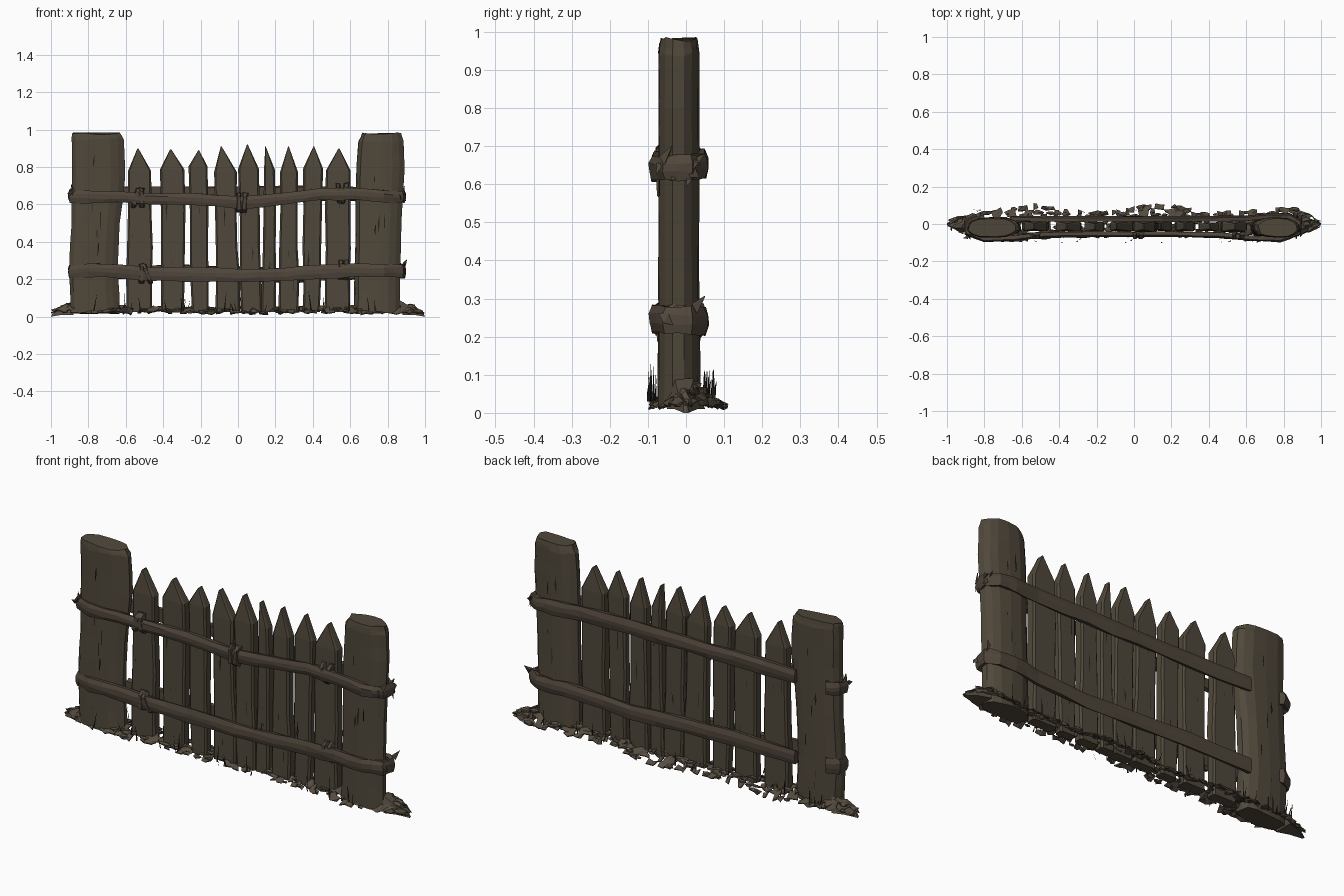
import bpy, bmesh, math, random
from mathutils import Vector

if "Cube" in bpy.data.objects:
    bpy.data.objects.remove(bpy.data.objects["Cube"])

random.seed(11)
R = random.uniform


def material(name, rgb):
    m = bpy.data.materials.new(name)
    m.diffuse_color = (*rgb, 1)
    m.use_nodes = True
    m.node_tree.nodes["Principled BSDF"].inputs["Base Color"].default_value = m.diffuse_color
    return m


WOOD = material("weathered wood", (0.080, 0.064, 0.043))
RAIL = material("rail wood", (0.080, 0.061, 0.044))
SOIL = material("dry soil", (0.092, 0.072, 0.051))
DARK = material("dark crack", (0.022, 0.018, 0.013))


def finish(bm, name, mat):
    bmesh.ops.recalc_face_normals(bm, faces=bm.faces[:])
    me = bpy.data.meshes.new(name)
    bm.to_mesh(me)
    bm.free()
    me.materials.append(mat)
    ob = bpy.data.objects.new(name, me)
    bpy.context.collection.objects.link(ob)
    return ob


def add_loft(bm, rings):
    vs = [[bm.verts.new(p) for p in r] for r in rings]
    n = len(vs[0])
    for a, b in zip(vs, vs[1:]):
        for i in range(n):
            j = (i + 1) % n
            bm.faces.new((a[i], a[j], b[j], b[i]))
    bm.faces.new(vs[0][::-1])
    bm.faces.new(vs[-1])


def lerp_rows(rows, k):
    out = []
    for a, b in zip(rows, rows[1:]):
        out += [tuple(p + (q - p) * i / k for p, q in zip(a, b)) for i in range(k)]
    return out + [rows[-1]]


# posts: flattened logs with hewn sides; rows are (z, left x, right x, half depth)
def post(name, rows):
    n = 14
    hew = [R(0.93, 1.03) for _ in range(n)]
    rings = []
    for z, xl, xr, d in lerp_rows(rows, 2):
        ring = []
        for i in range(n):
            a = 2 * math.pi * (i + 0.5) / n
            c, s = math.cos(a), math.sin(a)
            k = hew[i] * R(0.98, 1.02)
            ring.append(((xl + xr) / 2 + (xr - xl) / 2 * math.copysign(abs(c) ** 0.85, c) * k,
                         -0.02 + d * math.copysign(abs(s) ** 0.85, s) * k,
                         z + R(-0.006, 0.006)))
        rings.append(ring)
    bm = bmesh.new()
    add_loft(bm, rings)
    finish(bm, name, WOOD)


post("left_post", [(.02, -.90, -.63, .058), (.25, -.91, -.64, .056), (.5, -.895, -.63, .055),
                   (.75, -.895, -.60, .055), (.95, -.895, -.61, .056), (.98, -.89, -.63, .050)])
post("right_post", [(.02, .62, .87, .058), (.25, .625, .87, .056), (.5, .63, .875, .055),
                    (.8, .632, .892, .055), (.94, .645, .888, .056), (.98, .665, .875, .050)])

# pickets: left/right x at bottom, left/right x at shoulder, tip x, tip z
PICKETS = [(-.595, -.455, -.59, -.46, -.535, .90), (-.41, -.285, -.42, -.285, -.36, .895),
           (-.25, -.155, -.265, -.16, -.21, .89), (-.115, .01, -.13, -.01, -.09, .91),
           (.015, .125, .0, .11, .05, .92), (.12, .20, .14, .20, .147, .91),
           (.22, .325, .225, .32, .27, .91), (.35, .44, .345, .455, .405, .91),
           (.465, .60, .465, .60, .54, .90)]
for k, (bl, br, tl, tr, tx, tz) in enumerate(PICKETS):
    rings = []
    y0, y1 = -0.04 + R(-.003, .003), 0.012 + R(-.003, .003)
    for t in (0, .25, .45, .7, 1):
        z = 0.025 + t * (0.765 + R(-.02, .02))
        l = bl + (tl - bl) * t + R(-.005, .005)
        r = br + (tr - br) * t + R(-.005, .005)
        c = 0.009
        rings.append([(l, y0 + c, z), (l + c, y0, z), (r - c, y0, z), (r, y0 + c, z),
                      (r, y1 - c, z), (r - c, y1, z), (l + c, y1, z), (l, y1 - c, z)])
    top = rings[-1]
    rings.append([(tx + (p[0] - (tl + tr) / 2) * .04, -.014 + (p[1] + .014) * .6, tz) for p in top])
    bm = bmesh.new()
    add_loft(bm, rings)
    finish(bm, f"picket_{k + 1}", WOOD)

# rails: one bent board per level, wrapping both posts and returning along the back
PATH = [(-.84, .042), (-.895, .01), (-.895, -.045), (-.80, -.083), (-.64, -.075), (-.5, -.06),
        (-.25, -.055), (.02, -.055), (.25, -.055), (.45, -.06), (.62, -.075), (.78, -.083),
        (.875, -.05), (.885, .01), (.83, .043), (.74, .045), (.6, .03), (.3, .027),
        (0, .027), (-.3, .027), (-.66, .03)]
UPPER = [.655, .65, .645, .64, .64, .63, .63, .61, .63, .655, .66, .645,
         .64, .645, .65, .655, .66, .66, .66, .66, .66]
LOWER = [.25, .245, .24, .25, .245, .23, .225, .22, .225, .24, .25, .245,
         .245, .245, .24, .24, .235, .22, .23, .24, .235]


def rail(name, zs, front_h, back_h):
    pts = lerp_rows([(x, y, z, back_h if i > 14 else front_h)
                     for i, ((x, y), z) in enumerate(zip(PATH, zs))], 2)
    rings = []
    for i, (x, y, z, h) in enumerate(pts):
        a, b = pts[max(i - 1, 0)], pts[min(i + 1, len(pts) - 1)]
        t = Vector((b[0] - a[0], b[1] - a[1], 0)).normalized()
        nrm = Vector((t.y, -t.x, 0))
        ring = []
        for u, w in ((-1, -.8), (.5, -1), (1, -.3), (1, .35), (.4, 1), (-1, .85)):
            p = Vector((x, y, z)) + nrm * (0.014 * u + R(-.002, .002))
            p.z += h * w + R(-.005, .005)
            ring.append(p)
        rings.append(ring)
    bm = bmesh.new()
    add_loft(bm, rings)
    finish(bm, name, RAIL)


rail("upper_rail", UPPER, .032, .038)
rail("lower_rail", LOWER, .037, .038)


# bindings: crooked straps tying the rails to the pickets
def strap(name, x, z, h):
    bm = bmesh.new()
    for k in range(2):
        dx, lean = (k - .5) * .03, R(-.02, .02)
        rings = []
        for zz, d in ((-h, .012), (-h * .7, .03), (h * .6, .034), (h, .012)):
            cx = x + dx + lean * zz / h
            w = R(.011, .018)
            y = -.046
            rings.append([(cx - w, y, z + zz), (cx - w * .6, y - d, z + zz + R(-.006, .006)),
                          (cx + w * .6, y - d, z + zz + R(-.006, .006)), (cx + w, y, z + zz)])
        add_loft(bm, rings)
    finish(bm, name, RAIL)


for k, (x, z) in enumerate([(-.53, .635), (.02, .61), (.555, .66), (-.5, .23), (.565, .25)]):
    strap(f"binding_{k + 1}", x, z, .052)

# splinters: ragged spikes where the rails bend round the posts
bm = bmesh.new()
for sx in (-1, 1):
    for zc in (.645, .245):
        for _ in range(9):
            p = Vector((sx * R(.855, .89), R(-.07, .035), zc + R(-.03, .03)))
            q = p + Vector((sx * R(.0, .025), R(-.025, .025), R(-.045, .045)))
            s = R(.008, .014)
            add_loft(bm, [[p + Vector((0, s, s)), p + Vector((0, -s, s)), p + Vector((sx * s, 0, -s))],
                          [q + Vector((0, .001, .001)), q + Vector((0, -.001, .001)), q + Vector((.001, 0, -.001))]])
finish(bm, "rail_splinters", RAIL)

# cracks: thin dark slivers on the front and back of pickets and posts
bm = bmesh.new()


def crack(x, y, z, h):
    w, dx = .0025, R(-.006, .006)
    bm.faces.new([bm.verts.new(p) for p in
                  ((x, y, z - h), (x + w + dx, y, z), (x + dx, y, z + h), (x - w, y, z))])


for bl, br, tl, tr, tx, tz in PICKETS:
    for y in (-.0445, .0165):
        for _ in range(2):
            crack(R(max(bl, tl) + .02, min(br, tr) - .02), y, R(.12, .7), R(.03, .07))
for x0 in (-.76, .75):
    for y in (-.0785, .0385):
        for _ in range(6):
            crack(x0 + R(-.04, .04), y, R(.12, .9), R(.03, .06))
finish(bm, "cracks", DARK)


# soil: broken crust around the base, a jittered sheet with faces missing
def ground(x, v):
    e = max(0, 1 - abs(x) ** 6) ** .5
    front = -(.07 + .03 * math.exp(-((abs(x) - .7) / .18) ** 2)) * e
    back = (.085 + .02 * math.cos(x * 9 + 5)) * e
    y = front + (back - front) * v
    hump = .03 + .045 * math.exp(-((abs(x) - .88) / .08) ** 2)
    return Vector((x, y, .02 + hump * math.sin(math.pi * v) * e))


bm = bmesh.new()
NX, NV = 84, 8
grid = [[bm.verts.new(ground(-.99 + 1.98 * i / NX, j / NV) +
                      Vector((R(-.009, .009), R(-.007, .007), R(-.008, .01))))
         for j in range(NV + 1)] for i in range(NX + 1)]
for i in range(NX):
    for j in range(NV):
        at_end = abs(i / NX - .5) > .42
        if R(0, 1) < (.15 if at_end else .5):
            continue
        a, b, c, d = grid[i][j], grid[i + 1][j], grid[i + 1][j + 1], grid[i][j + 1]
        bm.faces.new((a, b, c))
        bm.faces.new((a, c, d))
bmesh.ops.delete(bm, geom=[v for v in bm.verts if not v.link_faces], context='VERTS')
crust = finish(bm, "soil_crust", SOIL)
sol = crust.modifiers.new("thickness", 'SOLIDIFY')
sol.thickness = .006

# clods: small flattened lumps strewn through the crust
bm = bmesh.new()
for k in range(110):
    x = R(-.95, .95)
    p = ground(x, random.choice((R(.05, .35), R(.55, .98))))
    s = R(.012, .026)
    lump = bmesh.ops.create_icosphere(bm, subdivisions=1, radius=1)["verts"]
    for v in lump:
        v.co = p + Vector((v.co.x * s * 1.3, v.co.y * s * .7, v.co.z * s * .5)) * R(.7, 1.2)
        v.co.z = max(v.co.z, 0.004)
finish(bm, "soil_clods", SOIL)

# grass: thin dry blades along both sides
bm = bmesh.new()
for k in range(46):
    x = R(-.88, .88)
    y = random.choice((R(-.1, -.06), R(.045, .075)))
    h, a = R(.04, .11), R(0, 3.14)
    d = Vector((math.cos(a), math.sin(a), 0)) * .004
    p = Vector((x, y, .03))
    tip = p + Vector((R(-.02, .02), R(-.006, .006), h))
    bm.faces.new([bm.verts.new(q) for q in (p - d, p + d, tip)])
finish(bm, "dry_grass", DARK)

# end tips: flat clods reaching the far ends of the base, touching the floor
for side, sx in (("left", -1), ("right", 1)):
    bm = bmesh.new()
    add_loft(bm, [[(sx * .88, -.05, .01), (sx * .88, .05, .01), (sx * .86, .02, .09), (sx * .86, -.03, .09)],
                  [(sx * .94, -.03, .01), (sx * .94, .03, .01), (sx * .93, .01, .05), (sx * .93, -.02, .05)],
                  [(sx * 1, -.006, 0), (sx * 1, .006, 0), (sx * .99, .004, .02), (sx * .99, -.006, .02)]])
    finish(bm, side + "_soil_tip", SOIL)
